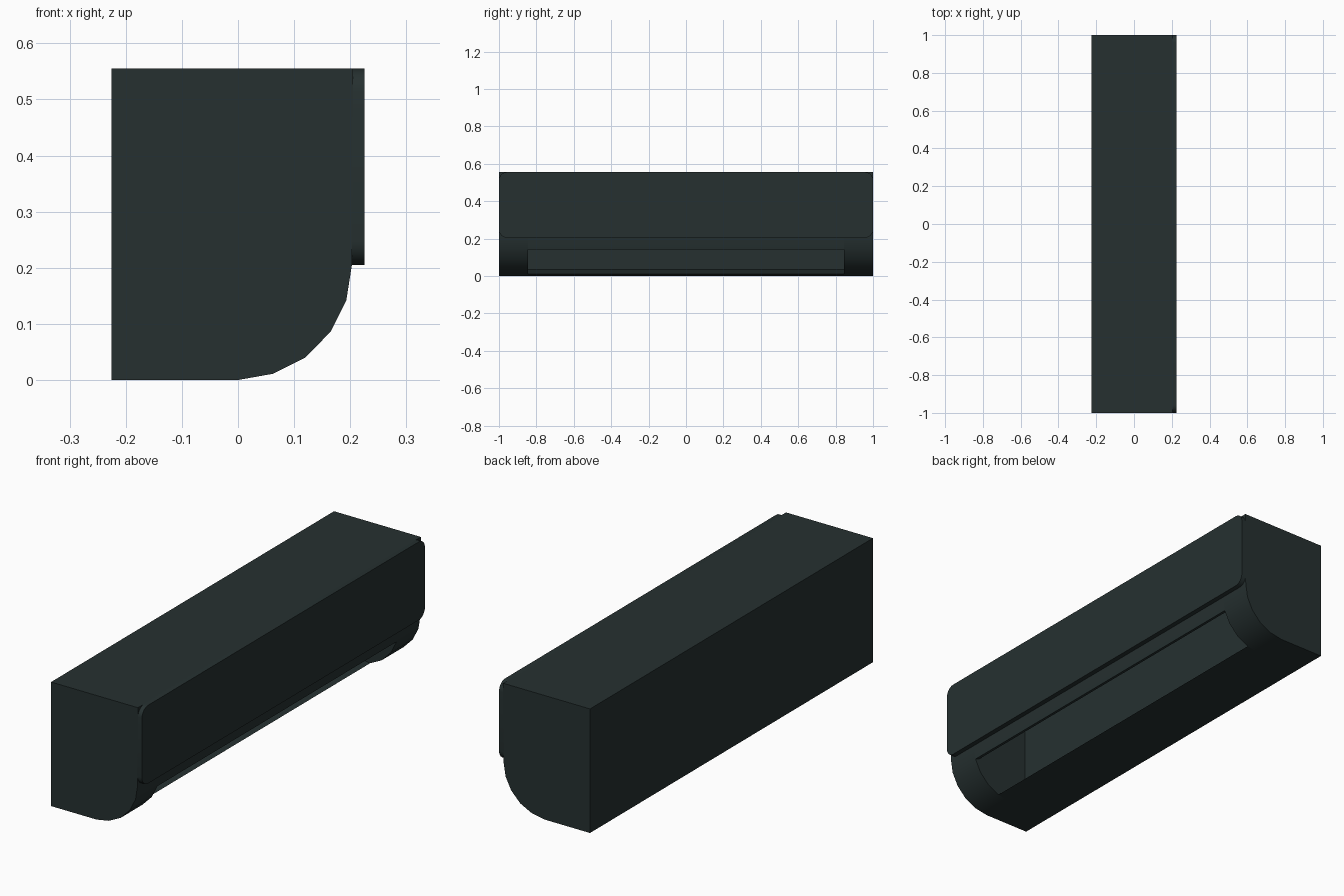
import bpy, bmesh, math

cube = bpy.data.objects.get("Cube")
if cube:
    bpy.data.objects.remove(cube, do_unlink=True)

SHELL = (0.019, 0.030, 0.030, 1)
mat = bpy.data.materials.new("dark_slate")
mat.use_nodes = True
mat.diffuse_color = SHELL
bsdf = next(n for n in mat.node_tree.nodes if n.type == 'BSDF_PRINCIPLED')
bsdf.inputs["Base Color"].default_value = SHELL


def extrude(name, profile, axis, start, end, caps=True):
    """Sweep a closed outline along y (outline in x, z) or x (outline in y, z)."""
    def place(p, t):
        return (p[0], t, p[1]) if axis == 'y' else (t, p[0], p[1])
    bm = bmesh.new()
    a = [bm.verts.new(place(p, start)) for p in profile]
    b = [bm.verts.new(place(p, end)) for p in profile]
    n = len(profile)
    for i in range(n):
        j = (i + 1) % n
        # outlines run counter-clockwise, so the side faces point outward
        quad = (a[i], b[i], b[j], a[j])
        bm.faces.new(quad if axis == 'y' else quad[::-1])
    if caps:
        bm.faces.new(a)
        bm.faces.new(b[::-1])
        bmesh.ops.recalc_face_normals(bm, faces=bm.faces)
    mesh = bpy.data.meshes.new(name)
    bm.to_mesh(mesh)
    bm.free()
    mesh.materials.append(mat)
    obj = bpy.data.objects.new(name, mesh)
    bpy.context.collection.objects.link(obj)
    bpy.ops.object.select_all(action='DESELECT')
    obj.select_set(True)
    bpy.context.view_layer.objects.active = obj
    bpy.ops.object.shade_smooth_by_angle(angle=math.radians(30))
    return obj


# Outline of the housing: flat back and top, curved lower front
BACK, FRONT, TOP = -0.225, 0.205, 0.555
LENGTH, OUTLET = 1.0, 0.845
base = [(BACK, 0), (0, 0), (0.062, 0.011)]
curve = [(0.12, 0.04), (0.165, 0.086)]
upper = [(0.193, 0.142), (0.203, 0.205), (FRONT, TOP), (BACK, TOP)]

# Solid housing ends
for name, side in (("housing_end_front", -1), ("housing_end_back", 1)):
    extrude(name, base + curve + upper, 'y', *sorted((side * OUTLET, side * LENGTH)))

# Middle of the housing, hollowed behind the air outlet
cavity = [(-0.09, 0.035), (-0.09, 0.45), (0.14, 0.45), (0.172, 0.15)]
extrude("housing_middle", base + cavity + upper, 'y', -OUTLET, OUTLET, caps=False)

# Front cover with rounded corners
R, LOW = 0.042, 0.205
corners = [(LENGTH - R, TOP - R), (R - LENGTH, TOP - R),
           (R - LENGTH, LOW + R), (LENGTH - R, LOW + R)]
outline = []
for k, (cy, cz) in enumerate(corners):
    for s in range(7):
        t = math.radians(90 * k + 15 * s)
        outline.append((cy + R * math.cos(t), cz + R * math.sin(t)))
extrude("front_cover", outline, 'x', 0.2, 0.225)
